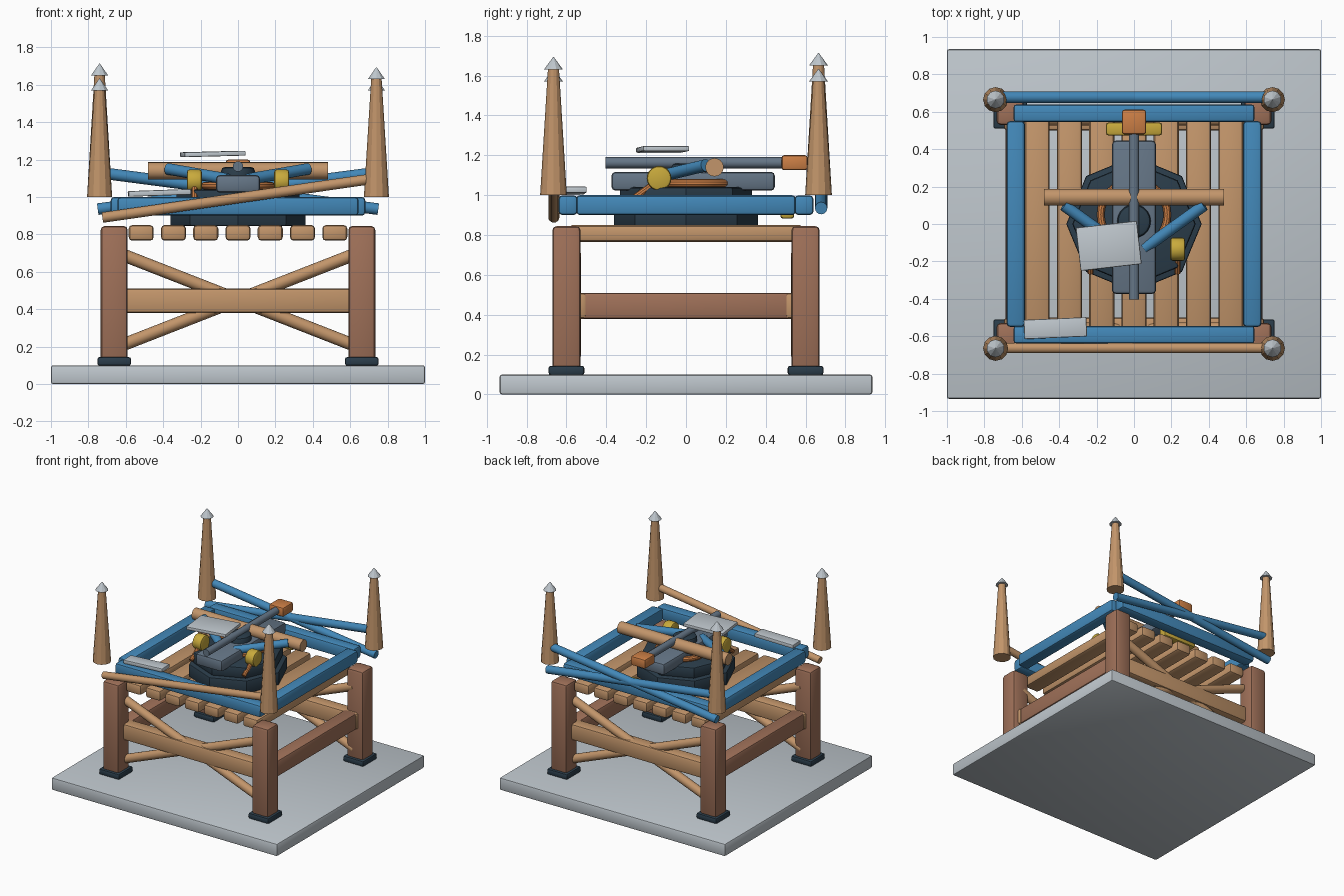
import bpy, bmesh, math
from mathutils import Vector, Matrix, Euler

default = bpy.data.objects.get("Cube")
if default:
    bpy.data.objects.remove(default, do_unlink=True)


def material(name, r, g, b):
    m = bpy.data.materials.new(name)
    m.use_nodes = True
    m.diffuse_color = (r, g, b, 1)
    m.node_tree.nodes["Principled BSDF"].inputs["Base Color"].default_value = (r, g, b, 1)
    return m


GREY = material("pale_grey", 0.52, 0.57, 0.61)
TAN = material("light_wood", 0.54, 0.30, 0.145)
BROWN = material("dark_wood", 0.35, 0.165, 0.10)
BLUE = material("blue_paint", 0.055, 0.245, 0.48)
NAVY = material("dark_iron", 0.024, 0.047, 0.07)
SLATE = material("slate_metal", 0.13, 0.18, 0.24)
ORANGE = material("orange_paint", 0.60, 0.21, 0.06)
YELLOW = material("yellow_paint", 0.58, 0.40, 0.045)
parts = []


def finish(name, bm, mat, bevel=0.0, segments=2):
    if bevel:
        sharp = [e for e in bm.edges if e.calc_face_angle(0) > math.radians(50)]
        bmesh.ops.bevel(bm, geom=sharp, offset=bevel, segments=segments,
                        profile=0.5, affect='EDGES', clamp_overlap=True)
    mesh = bpy.data.meshes.new(name)
    bm.to_mesh(mesh)
    bm.free()
    mesh.materials.append(mat)
    ob = bpy.data.objects.new(name, mesh)
    bpy.context.collection.objects.link(ob)
    parts.append(ob)
    return ob


def box(name, center, size, mat, bevel=0.02, rot=(0, 0, 0)):
    bm = bmesh.new()
    bmesh.ops.create_cube(bm, size=1)
    bmesh.ops.scale(bm, vec=size, verts=bm.verts)
    ob = finish(name, bm, mat, bevel)
    ob.location = center
    ob.rotation_euler = Euler([math.radians(a) for a in rot])
    return ob


def rod(name, a, b, r1, mat, r2=None, sides=16, bevel=0.0, spin=0.0):
    """Round or tapered bar between two points."""
    a, b = Vector(a), Vector(b)
    d = b - a
    bm = bmesh.new()
    bmesh.ops.create_cone(bm, cap_ends=True, segments=sides, radius1=r1,
                          radius2=r1 if r2 is None else r2, depth=d.length,
                          matrix=Matrix.Rotation(spin, 4, 'Z'))
    ob = finish(name, bm, mat, bevel)
    ob.location = (a + b) / 2
    ob.rotation_mode = 'QUATERNION'
    ob.rotation_quaternion = d.to_track_quat('Z', 'Y')
    return ob


# Ground slab
box("base_slab", (0, 0, 0.05), (2, 1.87, 0.1), GREY, 0.012)

# Legs with iron feet, and the corner spires
spire_top = {(-1, -1): 1.57, (1, -1): 1.63, (-1, 1): 1.65, (1, 1): 1.57}
for (sx, sy), top in spire_top.items():
    x, y = 0.662 * sx, 0.6 * sy
    box("leg", (x, y, 0.485), (0.145, 0.142, 0.72), BROWN, 0.022)
    box("foot", (x, y, 0.121), (0.18, 0.18, 0.046), NAVY, 0.012)
    x, y = 0.74 * sx, 0.665 * sy
    rod("spire", (x, y, 1.0), (x, y, top), 0.067, TAN, 0.028, sides=12)
    rod("spire_cap", (x, y, top), (x, y, top + 0.063), 0.048, GREY, 0.002, sides=10)

# Lower beams and crossed braces
for s in (-1, 1):
    box("long_beam", (0, 0.552 * s, 0.445), (1.39, 0.104, 0.13), TAN, 0.018)
    box("side_beam", (0.632 * s, 0, 0.445), (0.112, 1.07, 0.13), BROWN, 0.015)
    for t in (-1, 1):
        rod("cross_brace", (-0.64, 0.56 * s, 0.45 - 0.25 * t),
            (0.64, 0.56 * s, 0.45 + 0.25 * t), 0.034, TAN)

# Deck slats
for i in range(-3, 4):
    box("deck_slat", (0.1725 * i, 0, 0.808), (0.134, 1.18, 0.084), TAN, 0.02)

# Blue frame above the deck
for s in (-1, 1):
    box("frame_end_rail", (0, 0.592 * s, 0.95), (1.29, 0.095, 0.098), BLUE, 0.018)
    box("frame_side_rail", (0.632 * s, 0, 0.95), (0.097, 1.1, 0.1), BLUE, 0.018)

# Slanted ropes between the spires
rod("front_rope", (-0.725, -0.663, 0.89), (0.74, -0.663, 1.10), 0.028, TAN)
for s in (-1, 1):
    rod("back_rope", (-0.75 * s, 0.678, 0.935), (0.74 * s, 0.678, 1.13), 0.031, BLUE)

# Turntable and body
rod("turntable", (0, 0, 0.845), (0, 0, 0.95), 0.362, NAVY, sides=8, bevel=0.01)
rod("turntable_top", (0, 0, 0.95), (0, 0, 1.04), 0.33, NAVY, sides=8, bevel=0.015)
box("body", (0, 0.036, 1.07), (0.235, 0.82, 0.094), SLATE, 0.02)
rod("hub", (0, 0.015, 1.0), (0, 0.015, 1.16), 0.09, NAVY, sides=20, bevel=0.02)

# Orange ring around the body: a small circle spun about the vertical axis
bm = bmesh.new()
bmesh.ops.create_circle(bm, segments=10, radius=0.021,
                        matrix=Matrix.Translation((0.178, 0, 0)) @ Matrix.Rotation(math.pi / 2, 4, 'X'))
bmesh.ops.spin(bm, geom=bm.edges[:], cent=(0, 0, 0), axis=(0, 0, 1),
               angle=math.tau, steps=32, use_merge=True)
bmesh.ops.remove_doubles(bm, verts=bm.verts, dist=0.0005)
bmesh.ops.recalc_face_normals(bm, faces=bm.faces)
finish("ring", bm, ORANGE).location = (0, 0.05, 1.06)

# Throwing arm, counterweight and crossbar
rod("long_arm", (0, -0.405, 1.163), (0, 0.5, 1.163), 0.028, SLATE)
box("arm_weight", (0, 0.545, 1.163), (0.13, 0.132, 0.075), ORANGE, 0.014)
rod("crossbar", (-0.48, 0.143, 1.14), (0.48, 0.143, 1.14), 0.046, TAN, sides=18)
box("rear_block", (0, 0.508, 0.925), (0.3, 0.07, 0.085), YELLOW, 0.014)

# Mirrored struts, drums and handles
for s in (-1, 1):
    rod("strut", (0.375 * s, 0.1, 1.15), (0.055 * s, -0.13, 1.095), 0.031, BLUE)
    rod("drum", (0.193 * s, -0.135, 1.085), (0.273 * s, -0.135, 1.085), 0.062,
        YELLOW, sides=20, bevel=0.014)
    rod("handle", (0.233 * s, -0.135, 1.075), (0.233 * s, -0.26, 0.985), 0.017, ORANGE, sides=10)

# Loose pale plates
box("upper_plate", (-0.135, -0.117, 1.23), (0.328, 0.232, 0.026), GREY, 0.006, (0, -1.5, 6.5))
box("front_plate", (-0.42, -0.557, 1.022), (0.335, 0.103, 0.03), GREY, 0.006, (0, -2, 2.5))

# Smooth the rounded parts and keep the edges crisp; spires stay faceted
bpy.ops.object.select_all(action='DESELECT')
for ob in parts:
    ob.select_set(not ob.name.startswith("spire"))
bpy.context.view_layer.objects.active = parts[0]
bpy.ops.object.shade_smooth_by_angle(angle=math.radians(35))
